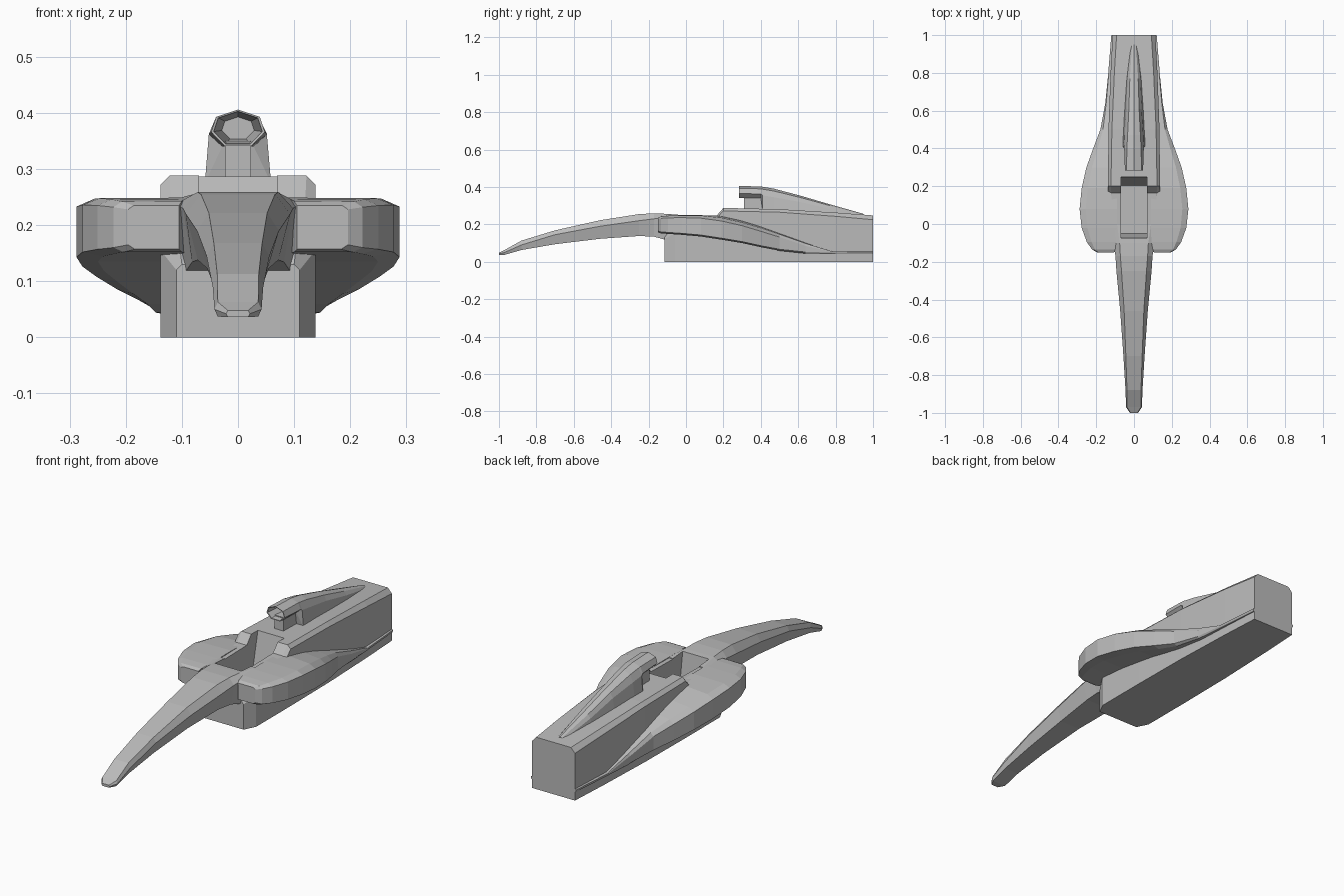
import bpy, bmesh

grey = bpy.data.materials.new("plain_grey")
grey.diffuse_color = (0.5, 0.5, 0.5, 1)


def finish(name, bm):
    bmesh.ops.recalc_face_normals(bm, faces=bm.faces)
    me = bpy.data.meshes.new(name)
    bm.to_mesh(me)
    bm.free()
    me.materials.append(grey)
    ob = bpy.data.objects.new(name, me)
    bpy.context.collection.objects.link(ob)
    return ob


def loft(name, sections, side=1):
    """Skin a list of (y, [(x, z), ...]) rings and cap both ends."""
    bm = bmesh.new()
    rings = [[bm.verts.new((side * x, y, z)) for x, z in ring] for y, ring in sections]
    n = len(rings[0])
    for a, b in zip(rings, rings[1:]):
        for i in range(n):
            j = (i + 1) % n
            bm.faces.new((a[i], a[j], b[j], b[i]))
    bm.faces.new(rings[0])
    bm.faces.new(rings[-1])
    return finish(name, bm)


def mirrored(half):
    return half + [(-x, z) for x, z in reversed(half) if x > 0]


# Central tub and engine cover: y, half width, shoulder z, top half width, top z
tub_rows = [
    (-0.115, .110, .120, .100, .130),
    (-0.06, .138, .155, .108, .200),
    (0.0, .138, .228, .110, .245),
    (0.165, .138, .235, .120, .248),
    (0.2, .138, .272, .122, .288),
    (0.5, .135, .265, .117, .281),
    (0.8, .124, .243, .104, .263),
    (1.0, .113, .225, .092, .248)]
tub = loft("tub_and_engine_cover",
           [(y, mirrored([(w, 0), (w, zs), (tw, zt)])) for y, w, zs, tw, zt in tub_rows])

# Nose: y, bottom half width, bottom z, side half width, side z, top half width, top z
nose_rows = [
    (-1.0, .018, .036, .021, .042, .018, .048),
    (-0.97, .036, .037, .042, .050, .036, .063),
    (-0.88, .038, .063, .045, .090, .037, .113),
    (-0.7, .044, .094, .056, .145, .043, .168),
    (-0.46, .055, .123, .073, .190, .052, .222),
    (-0.25, .072, .138, .093, .220, .066, .255),
    (-0.17, .082, .134, .098, .230, .072, .259),
    (-0.1, .095, .115, .110, .238, .076, .256),
    (0.0, .095, .115, .125, .243, .090, .248)]
nose = loft("nose", [(y, mirrored([(a, b), (c, d), (e, f)]))
                     for y, a, b, c, d, e, f in nose_rows])

# Sidepods: y, inner x, outer x, lower z, outer upper z, outer top z, inner top z, rounding
pod_rows = [
    (-0.15, .105, .196, .165, .228, .235, .235, .010),
    (-0.135, .100, .222, .160, .232, .242, .243, .015),
    (-0.095, .092, .250, .157, .235, .246, .247, .025),
    (-0.02, .090, .277, .152, .236, .248, .249, .030),
    (0.08, .090, .288, .143, .233, .247, .249, .032),
    (0.19, .090, .277, .126, .218, .235, .246, .032),
    (0.30, .090, .252, .108, .193, .210, .222, .030),
    (0.40, .090, .216, .086, .163, .180, .192, .024),
    (0.50, .090, .178, .067, .132, .147, .157, .014),
    (0.64, .090, .152, .052, .085, .098, .107, .005),
    (0.78, .090, .138, .050, .054, .056, .057, .003),
    (1.0, .090, .120, .049, .053, .055, .055, .003)]
for side, label in ((1, "right"), (-1, "left")):
    loft("sidepod_" + label,
         [(y, [(xi, zl - .008), (xo - r * 1.2, zl - .008), (xo, zl), (xo, zu), (xo - r, zo), (xi, zt)])
          for y, xi, xo, zl, zu, zo, zt, r in pod_rows], side)

# Airbox with hollow intake, running back into the engine cover
lip = [(.024, .341), (.048, .366), (.039, .393), (0, .406)]


def shrink(k):
    return [(x * k, .373 + (z - .373) * k) for x, z in lip]


loft("airbox", [(y, mirrored(h)) for y, h in [
    (.40, shrink(.6)),
    (.285, shrink(.9)),
    (.284, lip),
    (.40, [(.028, .340), (.052, .362), (.038, .390), (0, .402)]),
    (.41, [(.059, .275), (.052, .355), (.037, .388), (0, .401)]),
    (.47, [(.058, .270), (.049, .345), (.034, .378), (0, .391)]),
    (.61, [(.051, .262), (.040, .320), (.027, .344), (0, .354)]),
    (.77, [(.042, .245), (.034, .283), (.022, .300), (0, .307)]),
    (.95, [(.022, .225), (.017, .245), (.010, .252), (0, .256)])]])

# Strut under the intake
loft("airbox_strut", [(y, mirrored([(.023, .27), (.023, .35)])) for y in (.31, .42)])

# Cockpit opening cut through the nose and tub
bm = bmesh.new()
for z, w, y0, y1 in ((.10, .068, -.050, .205), (.32, .070, -.085, .258)):
    for x in (-w, w):
        for y in (y0, y1):
            bm.verts.new((x, y, z))
bmesh.ops.convex_hull(bm, input=bm.verts)
cutter = finish("cockpit_cutter", bm)
cutter.hide_render = True
for ob in (tub, nose):
    m = ob.modifiers.new("cockpit", 'BOOLEAN')
    m.operation = 'DIFFERENCE'
    m.solver = 'EXACT'
    m.object = cutter
    bpy.context.view_layer.objects.active = ob
    bpy.ops.object.modifier_apply(modifier=m.name)
bpy.data.objects.remove(cutter)
